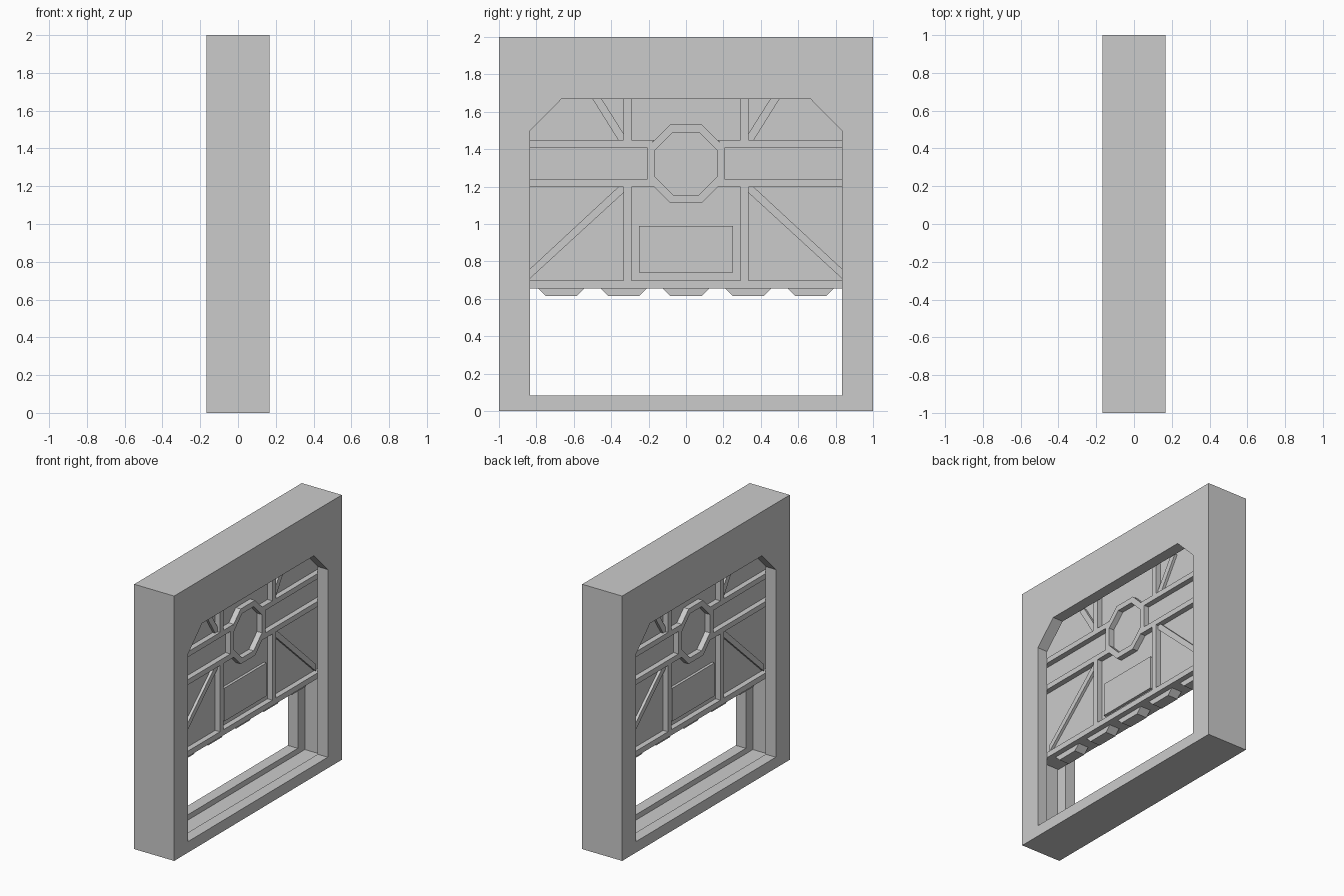
import bpy, bmesh, math

if "Cube" in bpy.data.objects:
    bpy.data.objects.remove(bpy.data.objects["Cube"])

LIP = 0.083      # half thickness of the door and of the track groove
SLAB = 0.042     # half thickness of the recessed door panel
MID_Z = 1.323    # centre height of the octagonal window


def finish(name, bm):
    bmesh.ops.recalc_face_normals(bm, faces=bm.faces)
    mesh = bpy.data.meshes.new(name)
    bm.to_mesh(mesh)
    bm.free()
    obj = bpy.data.objects.new(name, mesh)
    bpy.context.collection.objects.link(obj)
    return obj


def add_prism(bm, points, half):
    """Extrude a (y, z) outline through x = -half .. half."""
    face = bm.faces.new([bm.verts.new((-half, y, z)) for y, z in points])
    out = bmesh.ops.extrude_face_region(bm, geom=[face])
    verts = [v for v in out["geom"] if isinstance(v, bmesh.types.BMVert)]
    bmesh.ops.translate(bm, verts=verts, vec=(2 * half, 0, 0))


def prisms(name, outlines, half, mirror=False):
    bm = bmesh.new()
    for pts in outlines:
        add_prism(bm, pts, half)
        if mirror:
            add_prism(bm, [(-y, z) for y, z in reversed(pts)], half)
    return finish(name, bm)


def rect(y0, y1, z0, z1):
    return [(y0, z0), (y1, z0), (y1, z1), (y0, z1)]


def arch(w, z0, z_side, w_top, z1):
    return [(-w, z0), (w, z0), (w, z_side), (w_top, z1), (-w_top, z1), (-w, z_side)]


def octagon(apothem):
    r = apothem / math.cos(math.pi / 8)
    return [(r * math.cos(a), MID_Z + r * math.sin(a))
            for a in (math.pi / 8 + i * math.pi / 4 for i in range(8))]


# outer frame with a chamfered opening and a track groove inside it
frame = prisms("door_frame", [rect(-1, 1, 0, 2)], 0.167)
cutters = [
    prisms("opening_cutter", [arch(0.833, 0.083, 1.5, 0.667, 1.667)], 0.3),
    prisms("track_cutter", [arch(0.917, 0.042, 1.535, 0.702, 1.75)], LIP),
]
for cutter in cutters:
    cutter.hide_render = True
    cutter.hide_viewport = True
    mod = frame.modifiers.new(cutter.name, 'BOOLEAN')
    mod.operation = 'DIFFERENCE'
    mod.solver = 'EXACT'
    mod.object = cutter

# recessed panel of the raised door
prisms("door_panel", [arch(0.91, 0.657, 1.525, 0.695, 1.74)], SLAB)

# beams along the bottom and either side of the window
prisms("bottom_beam", [rect(-0.91, 0.91, 0.656, 0.698)], LIP)
prisms("cross_beams", [
    [(0.17, 1.448), (0.208, 1.408), (0.91, 1.408), (0.91, 1.448)],
    [(0.17, 1.198), (0.208, 1.238), (0.91, 1.238), (0.91, 1.198)],
], LIP, mirror=True)

# upright ribs
prisms("upright_ribs", [
    rect(0.292, 0.333, 0.698, 1.198),
    rect(0.292, 0.333, 1.448, 1.7),
], LIP, mirror=True)

# diagonal braces
prisms("diagonal_braces", [
    [(0.333, 1.198), (0.333, 1.168), (0.84, 0.703), (0.84, 0.755), (0.362, 1.198)],
    [(0.333, 1.448), (0.362, 1.448), (0.513, 1.69), (0.464, 1.69), (0.333, 1.482)],
], 0.0625, mirror=True)

# octagonal window ring
bm = bmesh.new()
loops = [[bm.verts.new((x, y, z)) for y, z in octagon(a)]
         for x, a in ((-LIP, 0.208), (LIP, 0.208), (LIP, 0.167), (-LIP, 0.167))]
for k in range(4):
    a, b = loops[k], loops[(k + 1) % 4]
    for i in range(8):
        j = (i + 1) % 8
        bm.faces.new((a[i], a[j], b[j], b[i]))
finish("window_ring", bm)

# raised plate under the window
prisms("lower_plate", [rect(-0.25, 0.25, 0.74, 0.99)], 0.0625)

# teeth along the bottom edge
prisms("bottom_teeth", [
    [(c - 0.125, 0.656), (c - 0.083, 0.615), (c + 0.083, 0.615), (c + 0.125, 0.656)]
    for c in (-0.667, -0.333, 0, 0.333, 0.667)
], SLAB)
